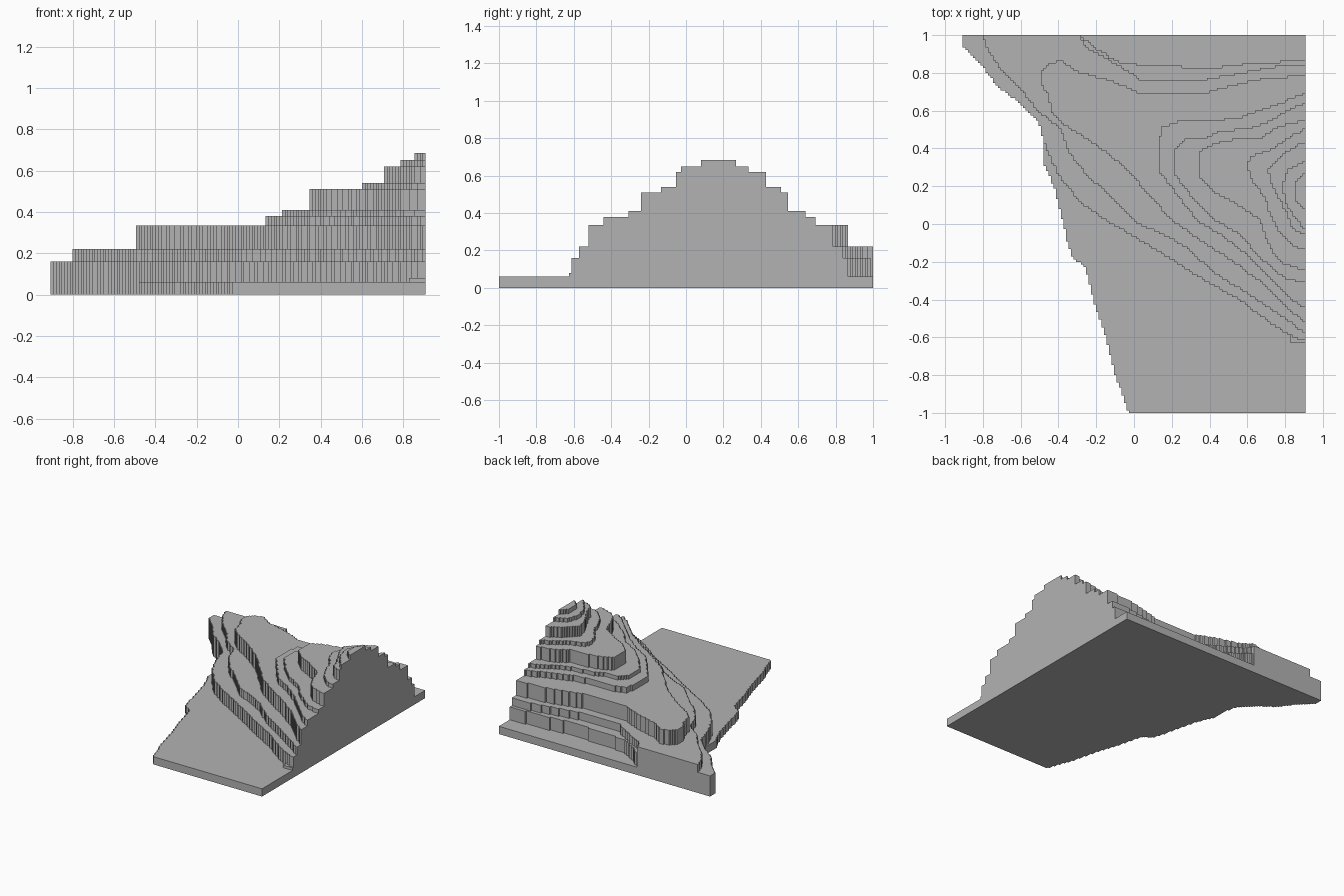
import bpy
import bmesh

CELL = 2 / 150      # grid size of the stepped contour edges
EDGE = 0.905        # straight cut side of the terrain

old_cube = bpy.data.objects.get("Cube")
if old_cube:
    bpy.data.objects.remove(old_cube, do_unlink=True)

stone = bpy.data.materials.new("stone_grey")
stone.use_nodes = True
stone.diffuse_color = (0.45, 0.45, 0.45, 1)
stone.node_tree.nodes["Principled BSDF"].inputs["Base Color"].default_value = stone.diffuse_color


def staircase(points):
    """Turn a closed contour into grid-aligned steps, keeping corners only."""
    cells = [(round(x / CELL), round(y / CELL)) for x, y in points]
    path = []
    for start, end in zip(cells, cells[1:] + cells[:1]):
        dx, dy = end[0] - start[0], end[1] - start[1]
        count = max(abs(dx), abs(dy))
        for i in range(count):
            spot = (start[0] + round(dx * i / count), start[1] + round(dy * i / count))
            if path and spot[0] != path[-1][0] and spot[1] != path[-1][1]:
                path.append((spot[0], path[-1][1]))
            if not path or spot != path[-1]:
                path.append(spot)
    corners = []
    for before, here, after in zip(path[-1:] + path[:-1], path, path[1:] + path[:1]):
        straight = any(before[k] == here[k] == after[k] for k in (0, 1))
        if not straight:
            corners.append(here)
    return corners


def add_terrace(name, bottom, top, contour):
    """Extrude one stepped contour into a flat-topped slab."""
    bm = bmesh.new()
    outline = [bm.verts.new((x * CELL, y * CELL, bottom)) for x, y in staircase(contour)]
    floor = bm.faces.new(outline)
    raised = bmesh.ops.extrude_face_region(bm, geom=[floor], use_keep_orig=True)["geom"]
    for item in raised:
        if isinstance(item, bmesh.types.BMVert):
            item.co.z = top
    bmesh.ops.recalc_face_normals(bm, faces=bm.faces[:])
    mesh = bpy.data.meshes.new(name)
    bm.to_mesh(mesh)
    bm.free()
    mesh.materials.append(stone)
    terrace = bpy.data.objects.new(name, mesh)
    bpy.context.collection.objects.link(terrace)
    return terrace


# Cliff edge shared by the ground and the lowest terrace
cliff = [(-.5, .55), (-.6, .64), (-.72, .74), (-.82, .85), (-.87, .9), (-.9, .95), (-EDGE, 1)]

# Ground slab
add_terrace("ground_slab", 0, .06, [
    (EDGE, -1), (-.03, -1), (-.04, -.96), (-.1, -.78), (-.15, -.6), (-.22, -.4),
    (-.25, -.23), (-.33, -.16), (-.38, 0), (-.42, .18), (-.475, .33), (-.485, .45),
    *cliff, (EDGE, 1)])

# Small ledge at the foot of the slope
add_terrace("foot_ledge", .06, .08, [(EDGE, -.625), (.83, -.625), (.83, -.58), (EDGE, -.58)])

# Lower slopes, each contour running from the south cut to the north cut
add_terrace("lowest_terrace", .06, .16, [
    (EDGE, -.61), (.85, -.6), (.72, -.515), (.56, -.4), (.37, -.29), (.16, -.16),
    (.03, -.08), (-.13, .01), (-.26, .1), (-.39, .235), (-.46, .37), (-.485, .45),
    *cliff, (-.295, 1), (-.21, .94), (-.08, .86), (.08, .845), (.42, .83),
    (.61, .86), (EDGE, .87)])

add_terrace("low_terrace", .16, .22, [
    (EDGE, -.57), (.77, -.48), (.61, -.37), (.43, -.25), (.29, -.135), (.16, -.06),
    (.03, 0), (-.13, .155), (-.235, .25), (-.35, .39), (-.39, .5), (-.5, .6),
    (-.6, .72), (-.69, .82), (-.78, .92), (-.795, 1), (-.295, 1), (-.25, .94),
    (-.13, .87), (0, .79), (.03, .765), (.35, .765), (.56, .805), (.77, .845), (EDGE, .845)])

add_terrace("shoulder_terrace", .22, .335, [
    (EDGE, -.525), (.82, -.44), (.69, -.32), (.53, -.2), (.35, -.08), (.21, .01),
    (.08, .155), (-.02, .28), (-.13, .38), (-.26, .47), (-.37, .54), (-.44, .6),
    (-.46, .69), (-.49, .75), (-.49, .82), (-.46, .86), (-.39, .87), (-.32, .82),
    (-.13, .76), (.03, .7), (.38, .7), (.5, .74), (.7, .78), (EDGE, .79)])

# Middle slopes
add_terrace("middle_terrace", .335, .38, [
    (EDGE, -.44), (.85, -.42), (.74, -.3), (.62, -.18), (.48, -.07), (.35, .01),
    (.27, .1), (.2, .2), (.135, .28), (.13, .42), (.15, .52), (.25, .55),
    (.4, .545), (.55, .555), (.65, .6), (.77, .64), (.85, .68), (EDGE, .69)])

add_terrace("upper_middle_terrace", .38, .41, [
    (EDGE, -.31), (.81, -.3), (.67, -.18), (.56, -.06), (.43, .03), (.32, .14),
    (.22, .26), (.22, .4), (.27, .45), (.36, .45), (.45, .49), (.6, .51),
    (.72, .55), (.8, .6), (EDGE, .64)])

add_terrace("high_terrace", .41, .51, [
    (EDGE, -.235), (.8, -.22), (.74, -.15), (.7, -.06), (.66, .02), (.55, .1),
    (.43, .18), (.35, .25), (.35, .39), (.42, .43), (.55, .46), (.66, .46),
    (.73, .5), (.82, .54), (EDGE, .55)])

# Peak
add_terrace("peak_base", .51, .54, [
    (EDGE, -.13), (.85, -.12), (.77, -.04), (.72, .06), (.7, .15), (.63, .23),
    (.6, .31), (.62, .36), (.74, .4), (.8, .46), (EDGE, .5)])

add_terrace("peak_lower_step", .54, .62, [
    (EDGE, -.05), (.84, -.03), (.81, .05), (.77, .13), (.73, .2), (.71, .3),
    (.77, .36), (.83, .4), (EDGE, .44)])

add_terrace("peak_upper_step", .62, .65, [
    (EDGE, -.02), (.85, .04), (.8, .12), (.79, .22), (.82, .29), (EDGE, .33)])

add_terrace("summit", .65, .685, [(EDGE, .08), (.86, .13), (.86, .23), (EDGE, .28)])
